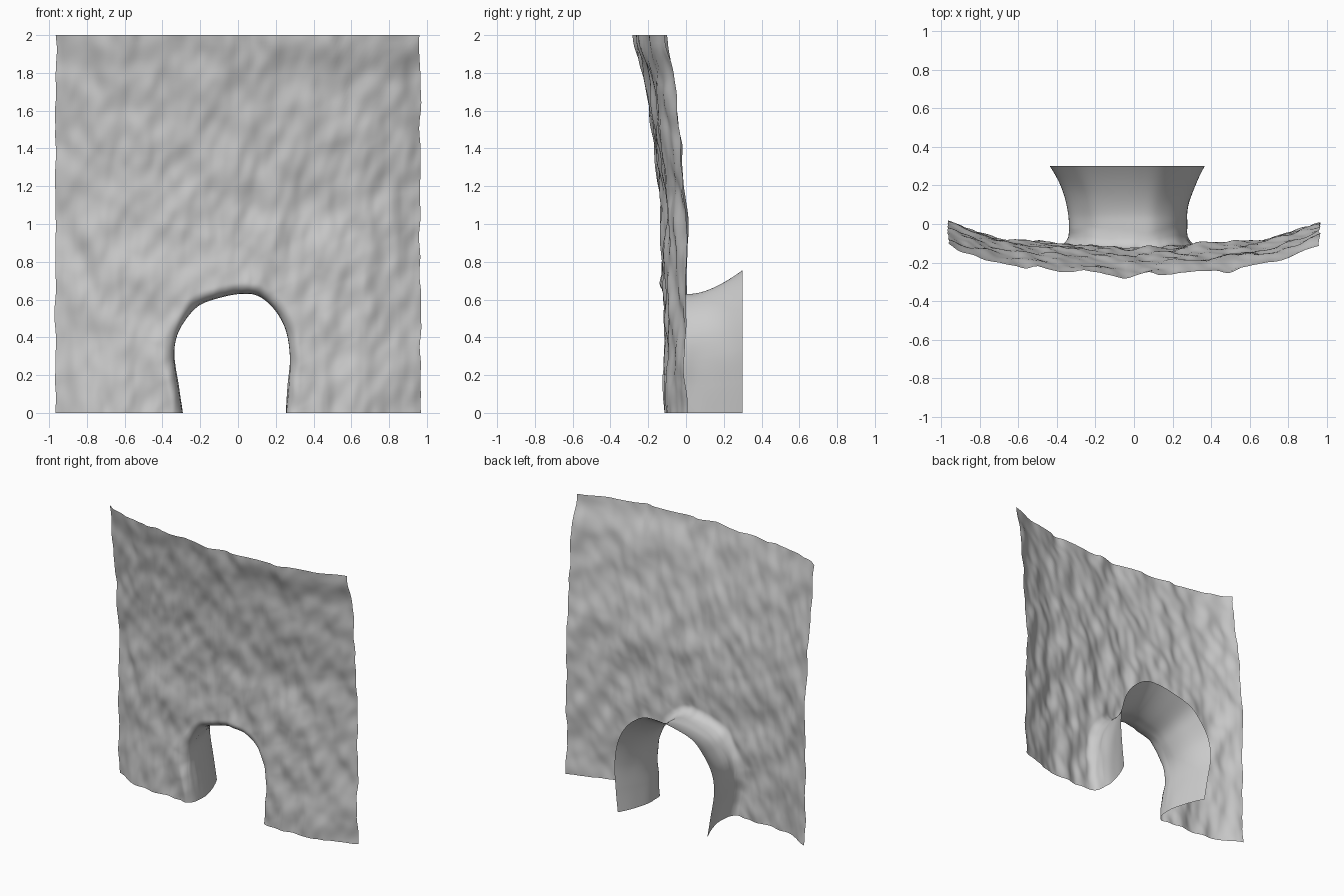
import bpy, bmesh, math
from mathutils import Vector, noise, kdtree

if "Cube" in bpy.data.objects:
    bpy.data.objects.remove(bpy.data.objects["Cube"])

# Opening outline (x, z), left foot to right foot
ARCH = [(-.295, 0), (-.315, .13), (-.338, .29), (-.322, .41), (-.265, .51), (-.2, .575),
        (-.09, .612), (.02, .63), (.11, .617), (.2, .54), (.255, .43), (.275, .29),
        (.268, .14), (.255, 0)]
FX = [(0, -.132), (.4, -.108), (.7, -.085), (.85, -.045), (.97, .018)]   # plan curve
GZ = [(0, -.005), (.4, 0), (1.1, 0), (1.5, -.045), (1.8, -.085), (2, -.135)]  # lean
N, RINGS, DEPTH = 90, 90, 24


def curve(pts, t):
    """Catmull-Rom position on a point list, t in 0..1."""
    f = t * (len(pts) - 1)
    i = min(int(f), len(pts) - 2)
    u = f - i
    p = [Vector(pts[max(0, min(len(pts) - 1, i + k))]) for k in (-1, 0, 1, 2)]
    return 0.5 * (2 * p[1] + (p[2] - p[0]) * u + (2 * p[0] - 5 * p[1] + 4 * p[2] - p[3]) * u ** 2
                  + (3 * p[1] - p[0] - 3 * p[2] + p[3]) * u ** 3)


def table(pts, v):
    for (a, fa), (b, fb) in zip(pts, pts[1:]):
        if v <= b:
            return fa + (fb - fa) * (v - a) / (b - a)
    return pts[-1][1]


def smooth_table(pts, v):
    return sum(table(pts, abs(v + o)) for o in (-.06, -.03, 0, .03, .06)) / 5


def rock(x, z):
    a = noise.noise(Vector((x * 7, 3.1, z * 4.5 + x * 1.5)))
    b = noise.noise(Vector((x * 15, 9.7, z * 9 - x * 4)))
    return .022 * a + .010 * b


def wall_y(x, z):
    lean = smooth_table(GZ, z) * (1.1 - .22 * abs(x))
    return smooth_table(FX, x) + lean + rock(x, z)


# Matching columns: opening edge and outer rectangle
inner, outer = [], []
for k in range(3 * N + 1):
    side, u = min(k // N, 2), (k - N * min(k // N, 2)) / N
    lo, hi = ((0, .37), (.37, .63), (.63, 1))[side]
    inner.append(curve(ARCH, lo + (hi - lo) * u))
    outer.append(Vector(((-.965, 2 * u), (-.965 + 1.93 * u, 2), (.965, 2 - 2 * u))[side]))
tree = kdtree.KDTree(len(inner))
for k, p in enumerate(inner):
    tree.insert((p.x, 0, p.y), k)
tree.balance()

LIP_W, LIP_D = .06, .08
bm = bmesh.new()
rows = []

# Tunnel, flaring from the back rim to the lip
for j in range(DEPTH):
    w = j / DEPTH
    row = []
    for p in inner:
        y0 = wall_y(p.x, p.y) + LIP_D
        y = .30 + (y0 - .30) * w
        f = max(0, (y - .03) / .27)
        x = -.02 + (p.x + .02) * (1 + .31 * f ** 1.7)
        z = p.y * (1 + .2 * f ** 1.6)
        x += .012 * noise.noise(Vector((p.x * 4, y * 7, z * 4))) * w
        row.append(bm.verts.new((x, y, z)))
    rows.append(row)

# Rock face, from the rounded lip to the outer edge
for j in range(RINGS + 1):
    s = (j / RINGS) ** 1.35
    row = []
    for a, b in zip(inner, outer):
        p = a.lerp(b, s)
        y = wall_y(p.x, p.y)
        d = tree.find((p.x, 0, p.y))[2] if j else 0
        if d < LIP_W:
            y += LIP_D * (1 - math.sqrt(1 - (1 - d / LIP_W) ** 2))
        jag = .010 * noise.noise(Vector((p.x * 2, 5.5, p.y * 8))) * s ** 4
        row.append(bm.verts.new((p.x + jag, y, p.y)))
    rows.append(row)

for r0, r1 in zip(rows, rows[1:]):
    for k in range(len(r0) - 1):
        bm.faces.new((r0[k], r0[k + 1], r1[k + 1], r1[k]))
for f in bm.faces:
    f.smooth = True
bm.normal_update()
if sum(f.normal.y * f.calc_area() for f in bm.faces) > 0:
    bmesh.ops.reverse_faces(bm, faces=bm.faces[:])

mesh = bpy.data.meshes.new("cliff_wall_with_cave")
bm.to_mesh(mesh)
bm.free()
bpy.context.collection.objects.link(bpy.data.objects.new("cliff_wall_with_cave", mesh))
